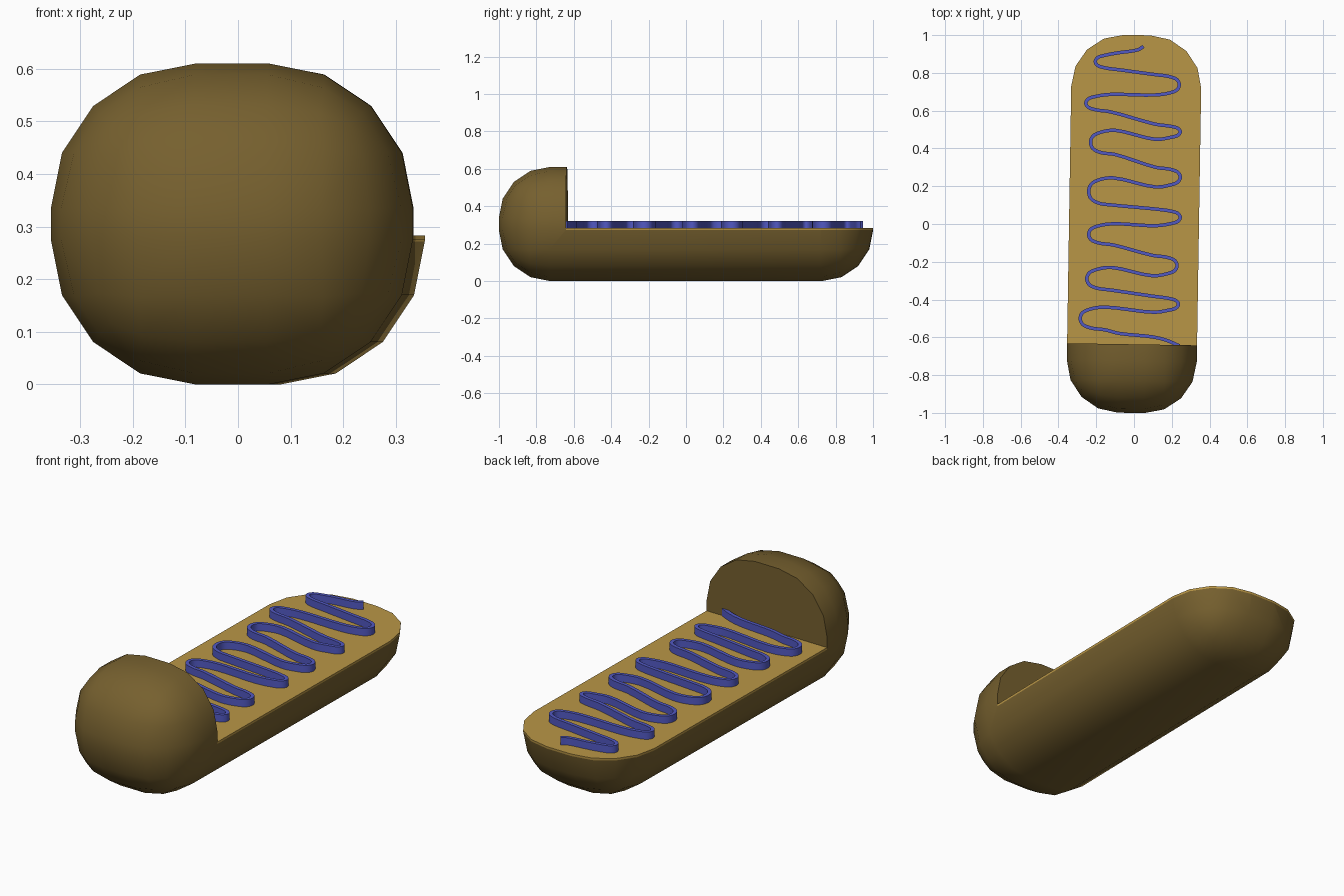
import bpy, bmesh, math
from mathutils import Vector

if "Cube" in bpy.data.objects:
    bpy.data.objects.remove(bpy.data.objects["Cube"])

TILT = -0.016      # the tray is turned very slightly about z
DECK = 0.283       # height of the flat deck
SEAM = 0.272       # underside of the thin deck sheet


def material(name, color):
    m = bpy.data.materials.new(name)
    m.diffuse_color = color
    m.use_nodes = True
    m.node_tree.nodes["Principled BSDF"].inputs["Base Color"].default_value = m.diffuse_color
    return m


def box(name, lo, hi):
    lo, hi = Vector(lo), Vector(hi)
    bpy.ops.mesh.primitive_cube_add(size=1)
    ob = bpy.context.object
    ob.name = name
    for v in ob.data.vertices:
        v.co = Vector([lo[i] + (v.co[i] + 0.5) * (hi[i] - lo[i]) for i in range(3)])
    ob.rotation_euler.z = TILT
    return ob


def select(ob):
    bpy.ops.object.select_all(action='DESELECT')
    ob.select_set(True)
    bpy.context.view_layer.objects.active = ob


def rounded_part(name, operation, z_top, mat):
    # Rounded block combined with a box that starts behind the raised head
    part = box(name, (-0.344, -1, 0), (0.344, 1, 0.61))
    cutter = box("cutter", (-1, -0.637, SEAM), (1, 2, z_top))
    bev = part.modifiers.new("round", 'BEVEL')
    bev.width = 0.275
    bev.segments = 4
    bev.limit_method = 'NONE'
    bev.use_clamp_overlap = False
    cut = part.modifiers.new("cut", 'BOOLEAN')
    cut.operation = operation
    cut.solver = 'EXACT'
    cut.object = cutter
    select(part)
    for m in ("round", "cut"):
        bpy.ops.object.modifier_apply(modifier=m)
    bpy.data.objects.remove(cutter)
    part.data.materials.clear()
    part.data.materials.append(mat)
    bpy.ops.object.shade_smooth_by_angle(angle=math.radians(35))


# Dark rounded body with a raised head end, and the lighter deck sheet on it
rounded_part("rounded_body", 'DIFFERENCE', 1, material("brown", (0.181, 0.117, 0.028, 1)))
rounded_part("deck", 'INTERSECT', DECK, material("tan", (0.485, 0.305, 0.062, 1)))

# Squiggle path: each bend is (tip x, tip y, half height)
bends = [(-.205, .86, .034), (.24, .737, .044), (-.255, .64, .036),
         (.245, .488, .03), (-.23, .432, .054), (.245, .248, .042),
         (-.24, .172, .062), (.245, .035, .034), (-.24, -.055, .046),
         (.228, -.22, .044), (-.25, -.29, .05), (.235, -.425, .032),
         (-.285, -.5, .05)]
path = [(.05, .94), (.02, .922), (-.08, .907)]
for x, y, h in bends:
    inner = x - math.copysign(0.055, x)
    tip = x - math.copysign(0.012, x)
    run = x - math.copysign(0.13, x)
    if len(path) > 3:
        path.append((run, y + h + .01))
    path += [(inner, y + h), (tip, y + h * .6), (x, y), (tip, y - h * .6),
             (inner, y - h), (run, y - h - .01)]
path += [(-.08, -.579), (.1, -.598), (.17, -.615), (.24, -.645)]
path = [Vector(p) for p in path]


def catmull(pts, steps):
    # centripetal spacing keeps long runs straight and bends round
    ext = [2 * pts[0] - pts[1]] + pts + [2 * pts[-1] - pts[-2]]
    out = []
    for p0, p1, p2, p3 in zip(ext, ext[1:], ext[2:], ext[3:]):
        t = [0]
        for a, b in ((p0, p1), (p1, p2), (p2, p3)):
            t.append(t[-1] + math.sqrt((b - a).length))
        for k in range(steps):
            u = t[1] + (t[2] - t[1]) * k / steps

            def mix(a, b, i, j):
                return a * ((t[j] - u) / (t[j] - t[i])) + b * ((u - t[i]) / (t[j] - t[i]))
            a1, a2, a3 = mix(p0, p1, 0, 1), mix(p1, p2, 1, 2), mix(p2, p3, 2, 3)
            out.append(mix(mix(a1, a2, 0, 2), mix(a2, a3, 1, 3), 1, 2))
    return out + [pts[-1]]


# Ribbon standing on the deck, rectangular section swept along the path
line = catmull(path, 4)
bm = bmesh.new()
rings = []
for i, p in enumerate(line):
    d = (line[min(i + 1, len(line) - 1)] - line[max(i - 1, 0)]).normalized()
    n = Vector((-d.y, d.x)) * 0.009
    rings.append([bm.verts.new((p.x + s * n.x, p.y + s * n.y, z))
                  for s, z in ((-1, DECK - .003), (1, DECK - .003), (1, 0.32), (-1, 0.32))])
for a, b in zip(rings, rings[1:]):
    for k in range(4):
        bm.faces.new((a[k], a[(k + 1) % 4], b[(k + 1) % 4], b[k]))
bm.faces.new(rings[0])
bm.faces.new(rings[-1])
bmesh.ops.recalc_face_normals(bm, faces=bm.faces)
mesh = bpy.data.meshes.new("squiggle_ribbon")
bm.to_mesh(mesh)
bm.free()
ribbon = bpy.data.objects.new("squiggle_ribbon", mesh)
bpy.context.collection.objects.link(ribbon)
mesh.materials.append(material("blue", (0.084, 0.1, 0.545, 1)))
select(ribbon)
bpy.ops.object.shade_smooth_by_angle(angle=math.radians(40))
